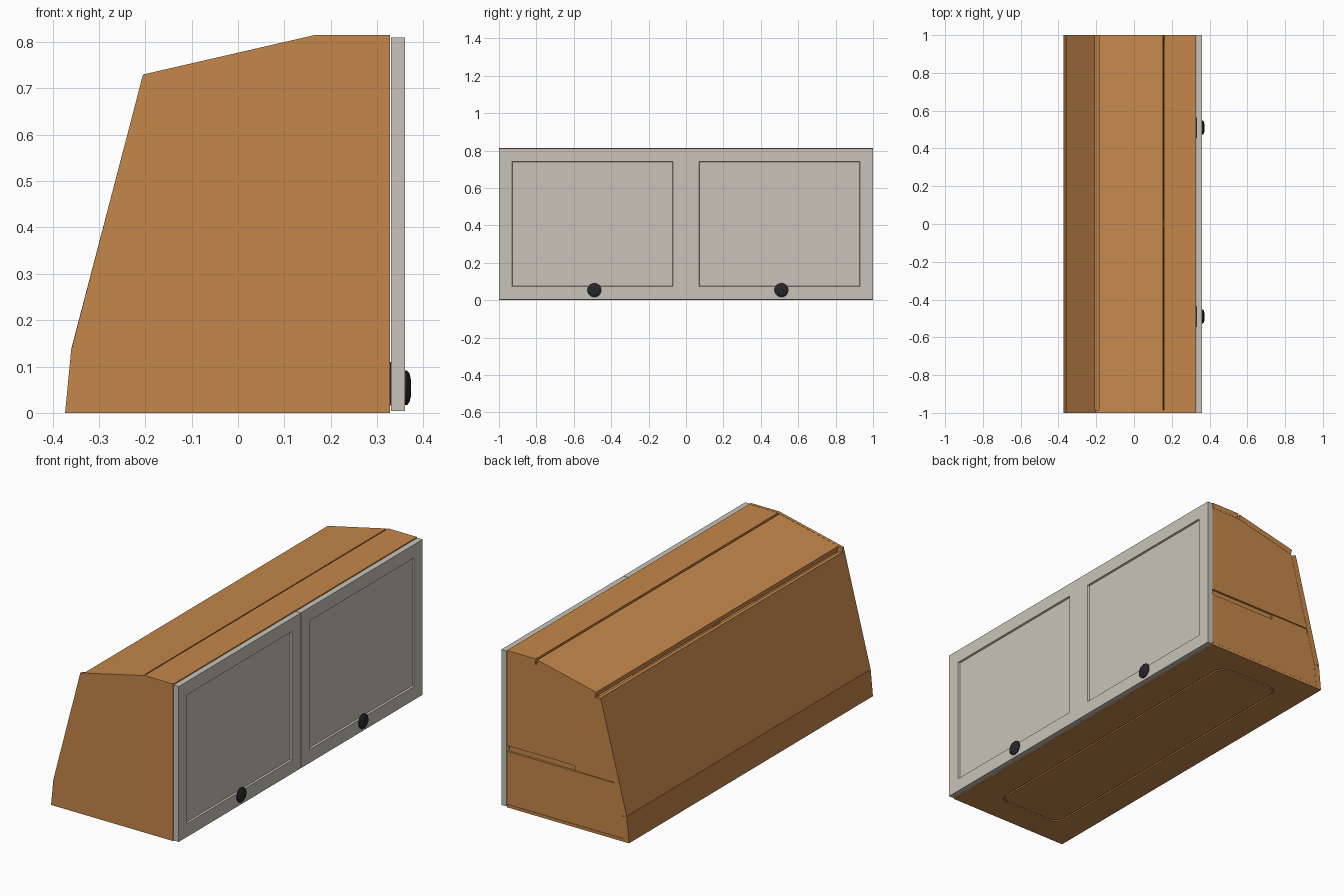
import bpy, bmesh, math

if "Cube" in bpy.data.objects:
    bpy.data.objects.remove(bpy.data.objects["Cube"])


def material(name, rgb):
    m = bpy.data.materials.new(name)
    m.diffuse_color = (*rgb, 1)
    m.use_nodes = True
    m.node_tree.nodes["Principled BSDF"].inputs["Base Color"].default_value = m.diffuse_color
    return m


WOOD = material("orange_wood", (0.56, 0.245, 0.07))
CREAM = material("warm_grey_door", (0.58, 0.55, 0.48))
BLACK = material("black_knob", (0.02, 0.02, 0.022))


def finish(bm, name, mat):
    bmesh.ops.recalc_face_normals(bm, faces=bm.faces[:])
    me = bpy.data.meshes.new(name)
    bm.to_mesh(me)
    bm.free()
    ob = bpy.data.objects.new(name, me)
    bpy.context.collection.objects.link(ob)
    me.materials.append(mat)
    return ob


def prism(name, pts, y0, y1, mat=WOOD):
    """Extrude an (x, z) outline along y."""
    bm = bmesh.new()
    f = bm.faces.new([bm.verts.new((x, y0, z)) for x, z in pts])
    ext = bmesh.ops.extrude_face_region(bm, geom=[f])["geom"]
    bmesh.ops.translate(bm, vec=(0, y1 - y0, 0),
                        verts=[v for v in ext if isinstance(v, bmesh.types.BMVert)])
    return finish(bm, name, mat)


def box(name, x0, x1, y0, y1, z0, z1, mat=WOOD):
    return prism(name, [(x0, z0), (x1, z0), (x1, z1), (x0, z1)], y0, y1, mat)


# Full-outline end panel at the front
LEFT = -0.985
prism("front_end_panel", [(0.328, 0), (0.328, 0.815), (0.165, 0.815), (-0.205, 0.73),
                          (-0.36, 0.135), (-0.373, 0)], -1, LEFT)

# Long shell panels, their ends showing at the rear
prism("top_panel", [(0.328, 0.814), (0.328, 0.785), (0.168, 0.785), (0.162, 0.814)], LEFT, 1)
prism("sloped_top_panel", [(0.153, 0.811), (0.158, 0.783), (-0.178, 0.706), (-0.185, 0.734)], LEFT, 1)
prism("back_panel", [(-0.21, 0.71), (-0.181, 0.702), (-0.331, 0.130), (-0.36, 0.137)], LEFT, 1)
prism("lower_back_panel", [(-0.36, 0.135), (-0.331, 0.129), (-0.343, 0.0), (-0.373, 0.0)], LEFT, 1)

# Rear end panel in two pieces around the shelf slot
prism("rear_end_lower", [(0.328, 0.016), (0.328, 0.29), (-0.289, 0.29), (-0.331, 0.129),
                         (-0.342, 0.016)], 0.97, 0.999)
upper = [(0.328, 0.32), (0.328, 0.785), (0.168, 0.785), (0.158, 0.783), (-0.178, 0.706),
         (-0.181, 0.702), (-0.281, 0.32)]
prism("rear_end_upper", upper, 0.97, 0.999)

# Centre divider
prism("centre_divider", [(0.325, 0.016), (0.325, 0.79), (0.16, 0.79), (-0.182, 0.71),
                         (-0.331, 0.129), (-0.342, 0.016)], -0.02, 0.02)

# Shelf in two boards, front one set deeper in the slot
box("shelf_front_board", -0.06, 0.325, LEFT, 0.988, 0.29, 0.32)
box("shelf_back_board", -0.285, -0.06, LEFT, 0.995, 0.292, 0.318)

# Bottom panel with a rounded groove
bottom = box("bottom_panel", -0.343, 0.328, LEFT, 1, 0, 0.015)


def rounded(inset, z):
    x0, x1, y0, y1, r = -0.22 + inset, 0.155 - inset, -0.86 + inset, 0.86 - inset, 0.06 - inset
    out = []
    for i, (cx, cy) in enumerate([(x1 - r, y1 - r), (x0 + r, y1 - r), (x0 + r, y0 + r), (x1 - r, y0 + r)]):
        for k in range(7):
            a = (i + k / 6) * math.pi / 2
            out.append((cx + r * math.cos(a), cy + r * math.sin(a), z))
    return out


bm = bmesh.new()
loops = [[bm.verts.new(p) for p in rounded(*s)]
         for s in ((0, -0.01), (0, 0.007), (0.009, 0.007), (0.009, -0.01))]
n = len(loops[0])
for j in range(4):
    a, b = loops[j], loops[(j + 1) % 4]
    for i in range(n):
        bm.faces.new([a[i], a[(i + 1) % n], b[(i + 1) % n], b[i]])
cutter = finish(bm, "groove_cutter", WOOD)
cutter.hide_render = True
mod = bottom.modifiers.new("groove", 'BOOLEAN')
mod.operation = 'DIFFERENCE'
mod.solver = 'EXACT'
mod.object = cutter
bpy.context.view_layer.objects.active = bottom
bpy.ops.object.modifier_apply(modifier=mod.name)
bpy.data.objects.remove(cutter)


def door(name, y0, y1):
    """Slab with a recessed centre field."""
    ob = box(name, 0.33, 0.36, y0, y1, 0.004, 0.81, CREAM)
    bm = bmesh.new()
    bm.from_mesh(ob.data)
    f = max(bm.faces, key=lambda q: q.calc_center_median().x)
    bmesh.ops.inset_region(bm, faces=[f], thickness=0.098)
    bmesh.ops.inset_region(bm, faces=[f], thickness=0.004, depth=-0.009)
    bm.to_mesh(ob.data)
    bm.free()


def knob(name, yc, zc):
    """Lathe around the x axis."""
    bm = bmesh.new()
    prof = [(0.037, 0.358), (0.037, 0.365), (0.031, 0.370), (0.018, 0.373)]
    seg = 24
    rings = [[bm.verts.new((x, yc + r * math.cos(2 * math.pi * i / seg),
                            zc + r * math.sin(2 * math.pi * i / seg))) for i in range(seg)]
             for r, x in prof]
    for a, b in zip(rings, rings[1:]):
        for i in range(seg):
            bm.faces.new([a[i], a[(i + 1) % seg], b[(i + 1) % seg], b[i]])
    bm.faces.new(rings[0])
    bm.faces.new(rings[-1])
    ob = finish(bm, name, BLACK)
    bpy.ops.object.select_all(action='DESELECT')
    ob.select_set(True)
    bpy.context.view_layer.objects.active = ob
    bpy.ops.object.shade_smooth_by_angle(angle=math.radians(30))


# Doors, knobs and the latch bodies behind them
for side, y0, y1, yk in (("front", -1, -0.001, -0.49), ("rear", 0.001, 1, 0.51)):
    door(side + "_door", y0, y1)
    knob(side + "_knob", yk, 0.054)
    box(side + "_latch", 0.305, 0.33, yk - 0.055, yk + 0.055, 0.016, 0.11, BLACK)
